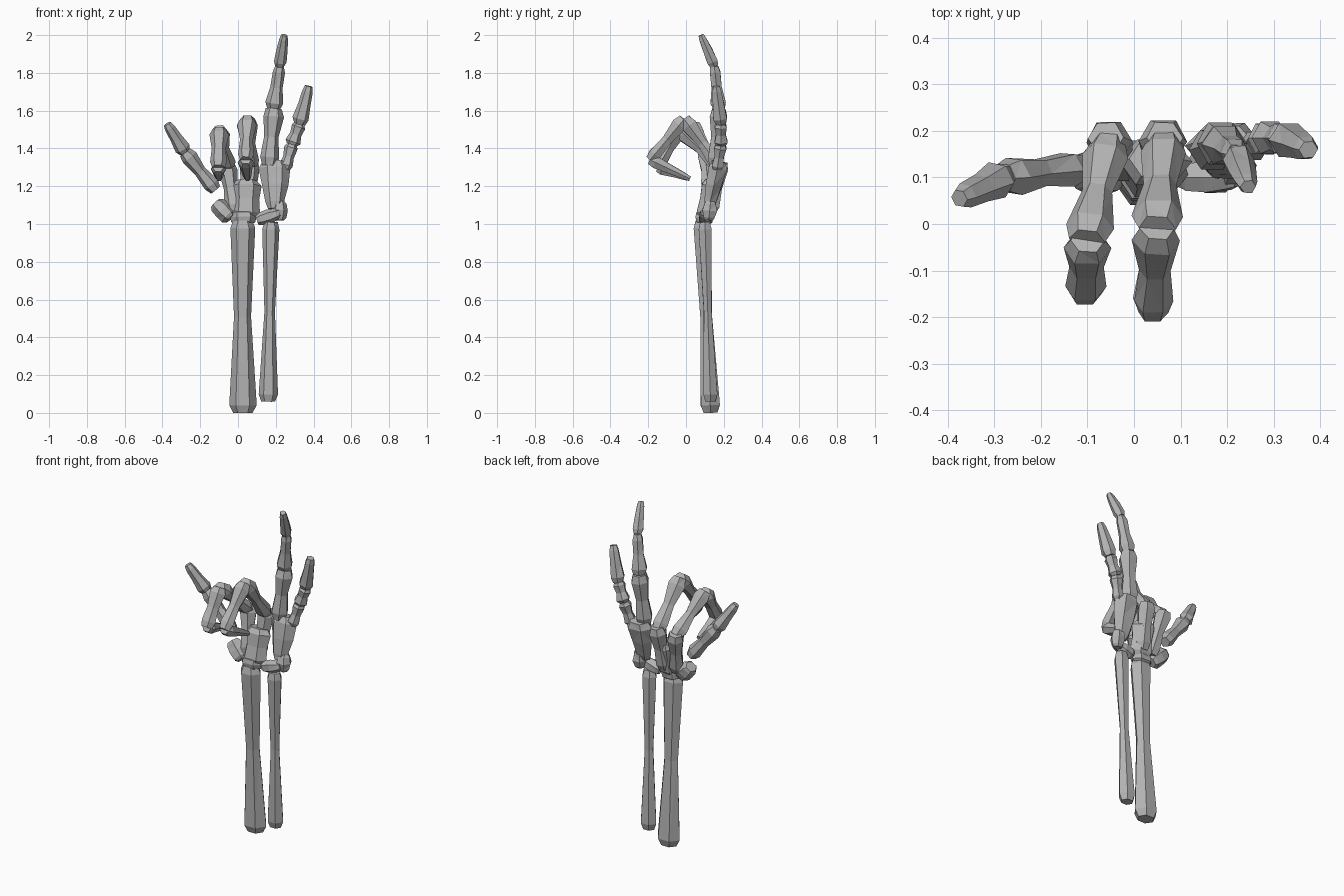
import bpy, bmesh, math, random
from mathutils import Vector

random.seed(4)
cube = bpy.data.objects.get("Cube")
if cube:
    bpy.data.objects.remove(cube)

# One plain bone grey
bone_mat = bpy.data.materials.new("bone grey")
bone_mat.use_nodes = True
GREY = (0.45, 0.45, 0.45, 1)
bone_mat.diffuse_color = GREY
bone_mat.node_tree.nodes["Principled BSDF"].inputs["Base Color"].default_value = GREY

SIDES = 6


def bone(name, a, b, widths, flat=0.85, knob=0.14, rough=0.06):
    """Low-poly bone from a to b: knobbly ends, narrower shaft."""
    a, b = Vector(a), Vector(b)
    axis = (b - a).normalized()
    side = Vector((1, 0, 0))
    side = (side - axis * side.dot(axis)).normalized()
    deep = axis.cross(side)
    w0, wm, w1 = widths
    profile = [(0, w0 * 0.72), (knob, w0), (0.5, wm), (1 - knob, w1), (1, w1 * 0.75)]
    bm = bmesh.new()
    rings = []
    for t, w in profile:
        ring = []
        for i in range(SIDES):
            ang = math.tau * i / SIDES
            r = w / 2 * (1 + random.uniform(-rough, rough))
            offset = side * math.cos(ang) + deep * math.sin(ang) * flat / 0.87
            ring.append(bm.verts.new(a.lerp(b, t) + offset * r))
        rings.append(ring)
    for low, high in zip(rings, rings[1:]):
        for i in range(SIDES):
            j = (i + 1) % SIDES
            bm.faces.new((low[i], low[j], high[j], high[i]))
    bm.faces.new(rings[0][::-1])
    bm.faces.new(rings[-1])
    bmesh.ops.triangulate(bm, faces=bm.faces[:])
    bmesh.ops.recalc_face_normals(bm, faces=bm.faces[:])
    mesh = bpy.data.meshes.new(name)
    bm.to_mesh(mesh)
    bm.free()
    mesh.materials.append(bone_mat)
    obj = bpy.data.objects.new(name, mesh)
    bpy.context.collection.objects.link(obj)


def finger(name, joints, widths, flat=0.85):
    """Chain of bones through the joints, one width triple for each."""
    for i, (a, b, w) in enumerate(zip(joints, joints[1:], widths)):
        bone(f"{name}_bone_{i + 1}", a, b, w, flat)


# Forearm
bone("forearm_thick_bone", (0.025, 0.13, 0.0), (0.025, 0.085, 1.02),
     (0.145, 0.09, 0.13), 0.7, 0.04, 0.03)
bone("forearm_thin_bone", (0.16, 0.13, 0.06), (0.175, 0.1, 1.01),
     (0.1, 0.056, 0.092), 0.75, 0.04, 0.03)

# Wrist
bone("wrist_centre", (0.03, 0.095, 1.0), (0.03, 0.1, 1.07), (0.13, 0.14, 0.13), 0.65)
bone("wrist_left_inner", (0.10, 0.1, 1.02), (0.22, 0.1, 1.06), (0.07, 0.08, 0.06))
bone("wrist_left_outer", (0.22, 0.12, 1.02), (0.22, 0.13, 1.12), (0.07, 0.09, 0.07))
bone("wrist_right", (-0.04, 0.1, 1.03), (-0.12, 0.12, 1.11), (0.09, 0.1, 0.09))

# Palm
bone("palm_centre", (0.04, 0.1, 1.03), (0.045, 0.14, 1.23), (0.145, 0.14, 0.155), 0.65)
bone("palm_left", (0.195, 0.12, 1.08), (0.195, 0.175, 1.33), (0.1, 0.14, 0.165), 0.6)
bone("palm_middle_bone", (0.05, 0.13, 1.06), (0.065, 0.185, 1.33), (0.09, 0.08, 0.105))
bone("palm_ring_bone", (-0.02, 0.12, 1.06), (-0.06, 0.185, 1.32), (0.09, 0.075, 0.1))

# Raised fingers
finger("tall_finger",
       [(0.165, 0.155, 1.31), (0.19, 0.175, 1.61), (0.22, 0.15, 1.835), (0.245, 0.08, 2.0)],
       [(0.1, 0.075, 0.11), (0.095, 0.065, 0.065), (0.065, 0.06, 0.045)])
finger("little_finger",
       [(0.25, 0.165, 1.29), (0.285, 0.185, 1.42), (0.325, 0.185, 1.53), (0.375, 0.16, 1.73)],
       [(0.07, 0.055, 0.075), (0.08, 0.06, 0.075), (0.085, 0.07, 0.055)])

# Folded fingers
finger("middle_finger",
       [(0.065, 0.18, 1.3), (0.05, -0.01, 1.555), (0.04, -0.19, 1.34), (0.05, 0.02, 1.24)],
       [(0.1, 0.07, 0.11), (0.105, 0.07, 0.085), (0.085, 0.065, 0.045)], 0.75)
finger("ring_finger",
       [(-0.055, 0.175, 1.3), (-0.1, -0.035, 1.5), (-0.105, -0.15, 1.3), (-0.1, 0.02, 1.24)],
       [(0.1, 0.065, 0.105), (0.105, 0.075, 0.09), (0.085, 0.06, 0.045)], 0.75)

# Thumb
finger("thumb",
       [(-0.12, 0.12, 1.18), (-0.28, 0.1, 1.38), (-0.375, 0.055, 1.53)],
       [(0.085, 0.065, 0.09), (0.085, 0.065, 0.055)])
